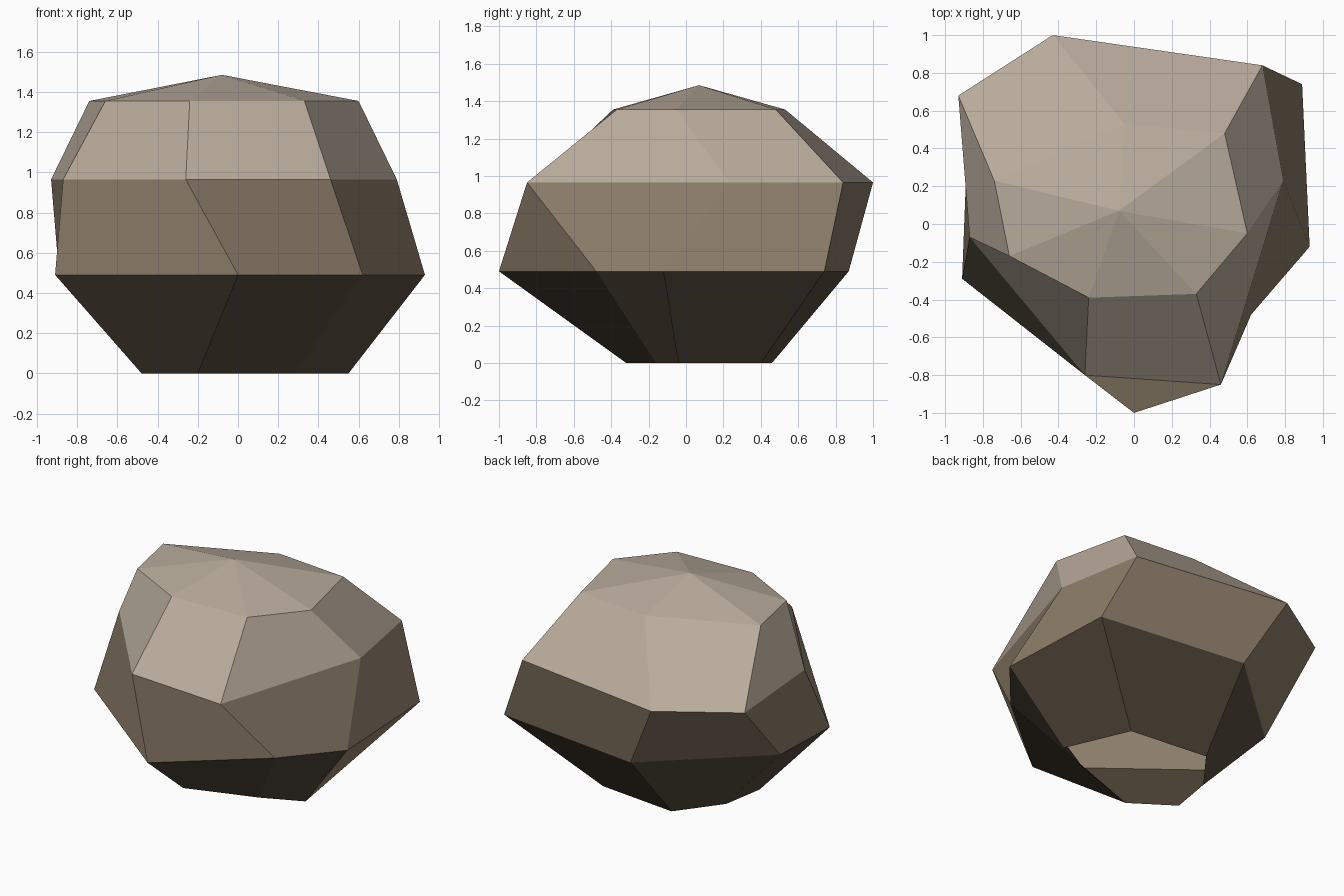
import bpy
import bmesh

cube = bpy.data.objects.get("Cube")
if cube:
    bpy.data.objects.remove(cube, do_unlink=True)


def linear(channel):
    c = channel / 255
    return c / 12.92 if c <= 0.04045 else ((c + 0.055) / 1.055) ** 2.4


def material(name, *rgb):
    colour = (*[linear(c) for c in rgb], 1)
    mat = bpy.data.materials.new(name)
    mat.use_nodes = True
    mat.diffuse_color = colour
    bsdf = mat.node_tree.nodes["Principled BSDF"]
    bsdf.inputs["Base Color"].default_value = colour
    bsdf.inputs["Roughness"].default_value = 0.9
    return mat


# Seven-sided outlines of the boulder, counter-clockwise, from ground to crown
rings = [
    (0.0, [(.55, -.04), (.36, .40), (-.21, .46), (-.43, .17),
           (-.48, -.13), (-.20, -.32), (.28, -.16)]),
    (0.49, [(.93, -.12), (.89, .74), (-.18, .87), (-.89, .23),
            (-.91, -.29), (0, -1), (.62, -.48)]),
    (0.965, [(.79, .23), (.68, .84), (-.43, 1), (-.93, .68),
             (-.87, -.07), (-.26, -.80), (.46, -.85)]),
    (1.355, [(.60, -.05), (.48, .48), (-.05, .53), (-.74, .23),
             (-.66, -.17), (-.24, -.39), (.33, -.37)]),
]

bm = bmesh.new()
loops = [[bm.verts.new((x, y, z)) for x, y in ring] for z, ring in rings]
apex = bm.verts.new((-.08, .07, 1.485))

# Tiers of faces, each with its own colour; the underside stays open
for tier, (low, high) in enumerate(zip(loops, loops[1:])):
    for i in range(len(low)):
        j = (i + 1) % len(low)
        bm.faces.new((low[i], low[j], high[j], high[i])).material_index = tier

# Shallow crown
crown = loops[-1]
for i in range(len(crown)):
    face = bm.faces.new((crown[i], crown[(i + 1) % len(crown)], apex))
    face.material_index = 2

mesh = bpy.data.meshes.new("boulder")
bm.to_mesh(mesh)
bm.free()
mesh.materials.append(material("dark earth", 88, 76, 62))
mesh.materials.append(material("brown stone", 140, 125, 105))
mesh.materials.append(material("pale stone", 184, 171, 155))

boulder = bpy.data.objects.new("boulder", mesh)
bpy.context.collection.objects.link(boulder)
